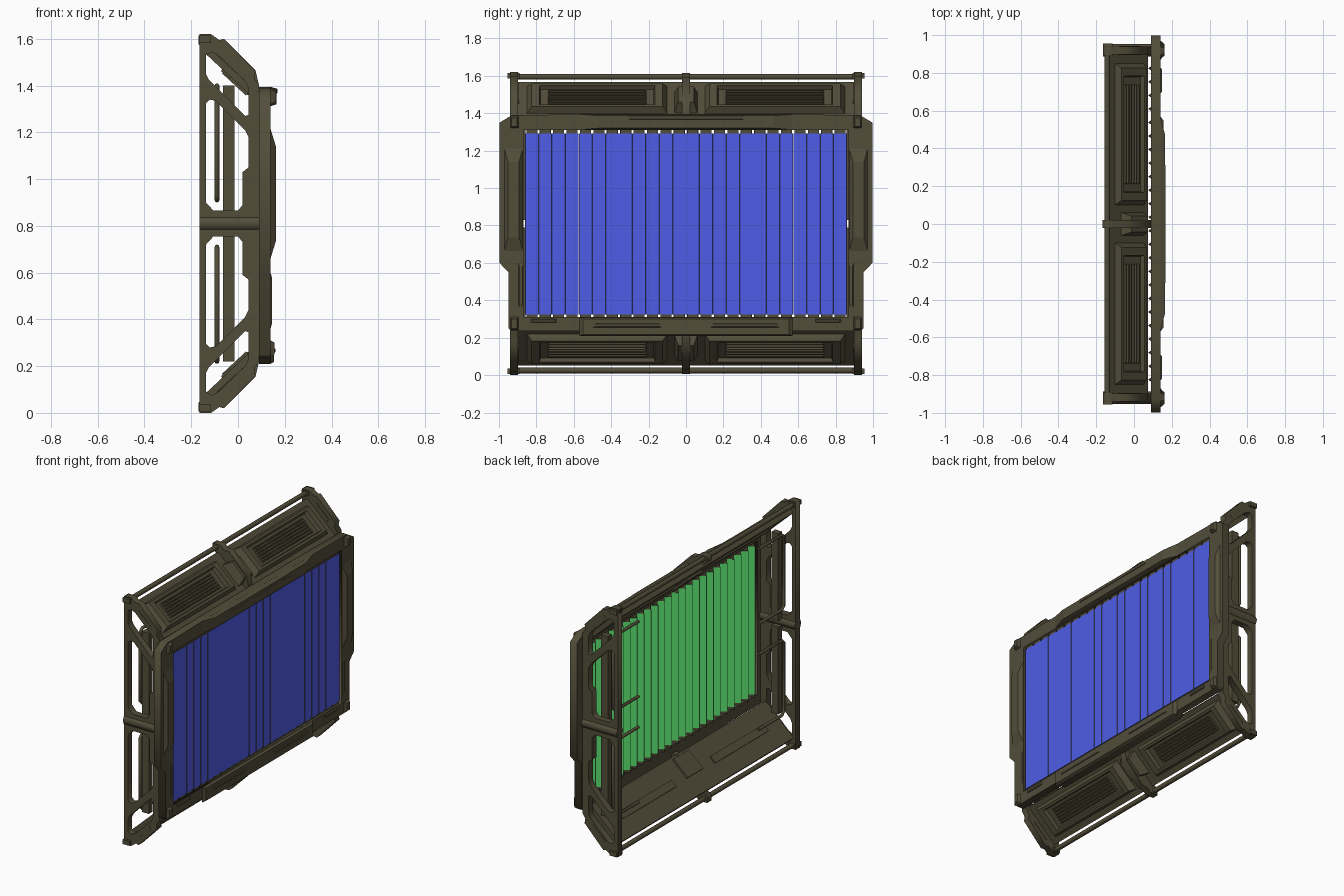
import bpy, bmesh, math
from mathutils import Matrix, Vector

cube = bpy.data.objects.get("Cube")
if cube:
    bpy.data.objects.remove(cube)

MID = 0.81
SLOPE = math.radians(43)


def material(name, rgb):
    m = bpy.data.materials.new(name)
    m.use_nodes = True
    m.diffuse_color = (*rgb, 1)
    b = next(n for n in m.node_tree.nodes if n.type == 'BSDF_PRINCIPLED')
    b.inputs["Base Color"].default_value = (*rgb, 1)
    return m


olive = material("olive metal", (0.085, 0.075, 0.042))
blue = material("blue panel", (0.08, 0.11, 0.8))
green = material("green panel", (0.1, 0.74, 0.15))
magenta = material("magenta panel", (0.74, 0.1, 0.7))

# Centre marker for symmetry
centre = bpy.data.objects.new("symmetry_centre", None)
centre.location.z = MID
centre.hide_render = True
bpy.context.collection.objects.link(centre)


def add(name, mesh, mirror="", mats=(olive,)):
    ob = bpy.data.objects.new(name, mesh)
    bpy.context.collection.objects.link(ob)
    for m in mats:
        mesh.materials.append(m)
    if mirror:
        mod = ob.modifiers.new("Mirror", 'MIRROR')
        mod.mirror_object = centre
        mod.use_axis = [a in mirror for a in "xyz"]
        mod.use_mirror_merge = False
    return ob


def from_bm(name, bm, mirror="", mats=(olive,)):
    me = bpy.data.meshes.new(name)
    bmesh.ops.recalc_face_normals(bm, faces=bm.faces)
    bm.to_mesh(me)
    bm.free()
    return add(name, me, mirror, mats)


def box(name, lo, hi, mirror="", taper=(0, 0), axis=0):
    """Box; the far face on the axis is drawn in by taper on the other axes."""
    bm = bmesh.new()
    bmesh.ops.create_cube(bm, size=1)
    others = [i for i in range(3) if i != axis]
    for v in bm.verts:
        far = v.co[axis] > 0
        sign = [1 if c > 0 else -1 for c in v.co]
        v.co = Vector(hi[i] if sign[i] > 0 else lo[i] for i in range(3))
        if far:
            for i, t in zip(others, taper):
                v.co[i] -= sign[i] * t
    return from_bm(name, bm, mirror)


def curve_mesh(name, curve, loops, cyclic):
    """Fill a curve with polylines and return it as a mesh."""
    for pts in loops:
        s = curve.splines.new('POLY')
        s.points.add(len(pts) - 1)
        for p, q in zip(s.points, pts):
            p.co = (*q, 1)
        s.use_cyclic_u = cyclic
    tmp = bpy.data.objects.new(name, curve)
    bpy.context.collection.objects.link(tmp)
    deps = bpy.context.evaluated_depsgraph_get()
    me = bpy.data.meshes.new_from_object(tmp.evaluated_get(deps))
    bpy.data.objects.remove(tmp)
    return me


def plate(name, loops, plane, near, far, mirror=""):
    """Flat outline with holes, extruded between near and far."""
    cu = bpy.data.curves.new(name, 'CURVE')
    cu.dimensions, cu.fill_mode = '2D', 'BOTH'
    cu.extrude = (far - near) / 2
    me = curve_mesh(name, cu, [[(*p, 0) for p in pts] for pts in loops], True)
    mid = (near + far) / 2
    for v in me.vertices:
        a, b, c = v.co
        v.co = (mid + c, a, b) if plane == "yz" else (a, mid - c, b)
    return add(name, me, mirror)


def tube(name, pts, r, mirror=""):
    cu = bpy.data.curves.new(name, 'CURVE')
    cu.dimensions, cu.bevel_depth, cu.bevel_resolution = '3D', r, 2
    cu.use_fill_caps = True
    me = curve_mesh(name, cu, [pts], False)
    me.shade_smooth()
    return add(name, me, mirror)


def flip(pts):
    return [(a, 2 * MID - b) for a, b in pts]


# Side trusses
half = [(0.09, 1.40), (0.07, 1.43), (0.075, 1.46), (-0.06, 1.60),
        (-0.08, 1.595), (-0.115, 1.62), (-0.165, 1.62)]
top_hole = [(-0.137, 1.53), (-0.115, 1.545), (-0.085, 1.53), (0.03, 1.42), (0.045, 1.39),
            (0.045, 1.275), (0.03, 1.27), (-0.125, 1.425), (-0.137, 1.45)]
low_hole = [(-0.137, 1.325), (-0.12, 1.34), (-0.095, 1.335), (0.03, 1.21), (0.045, 1.18),
            (0.045, 1.05), (0.02, 1.03), (0.02, 0.89), (0, 0.865), (-0.105, 0.865), (-0.137, 0.9)]
plate("side_truss", [half + flip(half)[::-1], top_hole, low_hole, flip(top_hole), flip(low_hole)],
      "xz", 0.897, 0.94, "y")
tube("truss_sleeve", [(-0.165, 0.92, MID), (0.09, 0.92, MID)], 0.034, "y")
box("truss_corner_cap", (-0.165, 0.89, 1.585), (-0.115, 0.955, 1.615), "yz")
slot = box("truss_slot_cover", (-0.065, -0.024, -0.012), (0.065, 0.024, 0.012), "yz")
slot.matrix_world = Matrix.Translation((-0.025, 0.918, 1.505)) @ Matrix.Rotation(SLOPE, 4, 'Y')

# Inner uprights and bent handrails
box("inner_upright", (-0.065, 0.859, 0.83), (-0.015, 0.9, 1.40), "yz")
tube("handrail", [(-0.09, 0.62, 0.91), (-0.09, 0.86, 0.91), (-0.09, 0.88, 0.93),
                  (-0.09, 0.88, 1.38), (-0.09, 0.86, 1.40), (-0.09, 0.62, 1.40)], 0.01, "yz")

# Long rails and centre brackets
tube("long_rail", [(-0.142, -0.9, 1.595), (-0.142, 0.9, 1.595)], 0.015, "z")
bracket = [(-0.168, 1.575), (-0.168, 1.615), (-0.11, 1.615), (-0.085, 1.59), (-0.05, 1.59),
           (0.075, 1.465), (0.09, 1.40), (0.09, 1.36), (0.04, 1.36), (-0.11, 1.53)]
plate("centre_bracket", [bracket], "xz", -0.022, 0.022, "z")


def sloped(ob):
    ob.matrix_world = Matrix.Translation((-0.035, 0, 1.46)) @ Matrix.Rotation(SLOPE, 4, 'Y')
    return ob


# Sloped covers at top and bottom, with ribs on the inner side
sloped(box("sloped_cover", (-0.142, -0.9, -0.015), (0.135, 0.9, 0.015), "z"))
sloped(box("bracket_collar", (-0.06, -0.062, 0.015), (0.1, 0.062, 0.075), "z", (0.02, 0.02), 2))
sloped(box("cover_rib", (-0.03, 0.2, -0.024), (0.02, 0.75, -0.015), "yz"))
sloped(box("hinge_plate", (-0.02, -0.08, -0.028), (0.12, 0.08, -0.015), "z"))

# Louvred lamp housings
bm = bmesh.new()
bmesh.ops.create_cube(bm, size=1)
for v in bm.verts:
    top = v.co.z > 0
    v.co = (v.co.x * (0.18 if top else 0.21), 0.475 + v.co.y * (0.70 if top else 0.75),
            0.052 if top else 0.014)
lid = max(bm.faces, key=lambda f: f.calc_center_median().z)
bmesh.ops.inset_region(bm, faces=[lid], thickness=0.022)
for v in lid.verts:
    v.co.y += 0.025 if v.co.y < 0.475 else -0.025
bmesh.ops.inset_region(bm, faces=[lid], thickness=0.01, depth=-0.022)
sloped(from_bm("lamp_housing", bm, "yz"))
for i in range(6):
    x = -0.047 + i * 0.019
    sloped(box("louvre", (x - 0.006, 0.21, 0.028), (x + 0.006, 0.74, 0.042), "yz", (0.003, 0.01), 2))

# Display surround
edge = [(0.54, 0.21), (0.57, 0.235), (0.93, 0.235), (0.95, 0.25), (0.95, 0.55), (0.997, 0.60),
        (0.997, 1.35), (0.93, 1.39), (0.47, 1.395)]
hole = [(-0.868, 0.31), (0.868, 0.31), (0.868, 1.31), (-0.868, 1.31)]
plate("display_surround", [edge + [(-y, z) for y, z in reversed(edge)], hole], "yz", 0.09, 0.14)
box("top_trim", (0.139, -0.57, 1.312), (0.165, 0.57, 1.395), "", (0.1, 0.008))
box("top_trim_pad", (0.164, -0.32, 1.365), (0.168, 0.32, 1.39), "", (0.02, 0.004))
box("bottom_trim", (0.139, -0.57, 0.21), (0.155, 0.57, 0.308), "", (0.02, 0.008))
box("bottom_grip", (0.154, 0.13, 0.255), (0.16, 0.5, 0.278), "y", (0.02, 0.005))
box("side_pad", (0.139, 0.872, 0.66), (0.162, 0.972, 1.215), "y", (0.02, 0.075))
box("side_lower_pad", (0.139, 0.87, 0.36), (0.145, 0.895, 0.6), "y", (0.004, 0.02))
box("upper_corner_block", (0.139, 0.895, 1.32), (0.162, 0.94, 1.385), "y", (0.008, 0.01))
box("lower_corner_block", (0.139, 0.895, 0.24), (0.157, 0.94, 0.31), "y", (0.008, 0.01))
box("lower_edge_pad", (0.139, 0.69, 0.28), (0.147, 0.83, 0.3), "y", (0.01, 0.004))


# Rotating three-sided slats with narrow corner strips and end caps
def prism(bm, y, z0, z1, w, x_front, depth, cut):
    tri = [Vector((x_front, y - w, z0)), Vector((x_front, y + w, z0)),
           Vector((x_front - depth, y, z0))]
    ring = []
    for i, p in enumerate(tri):
        ring += [bm.verts.new(p.lerp(tri[i - 1], cut)), bm.verts.new(p.lerp(tri[(i + 1) % 3], cut))]
    got = bmesh.ops.extrude_face_region(bm, geom=[bm.faces.new(ring)])
    for v in got["geom"]:
        if isinstance(v, bmesh.types.BMVert):
            v.co.z = z1


slats, caps = bmesh.new(), bmesh.new()
COUNT = 24
pitch = 1.72 / COUNT
for i in range(COUNT):
    y = (i + 0.5 - COUNT / 2) * pitch
    prism(slats, y, 0.325, 1.292, pitch * 0.514, 0.132, 0.058, 0.03)
    for z0, z1 in ((0.305, 0.325), (1.292, 1.315)):
        prism(caps, y, z0, z1, pitch * 0.43, 0.128, 0.05, 0.03)
bmesh.ops.recalc_face_normals(slats, faces=slats.faces)
for f in slats.faces:
    n = f.normal
    if n.x > 0.95:
        f.material_index = 1
    elif -0.8 < n.x < -0.3:
        f.material_index = 2 if n.y > 0 else 3
from_bm("display_slats", slats, "", (olive, blue, green, magenta))
from_bm("slat_caps", caps)
